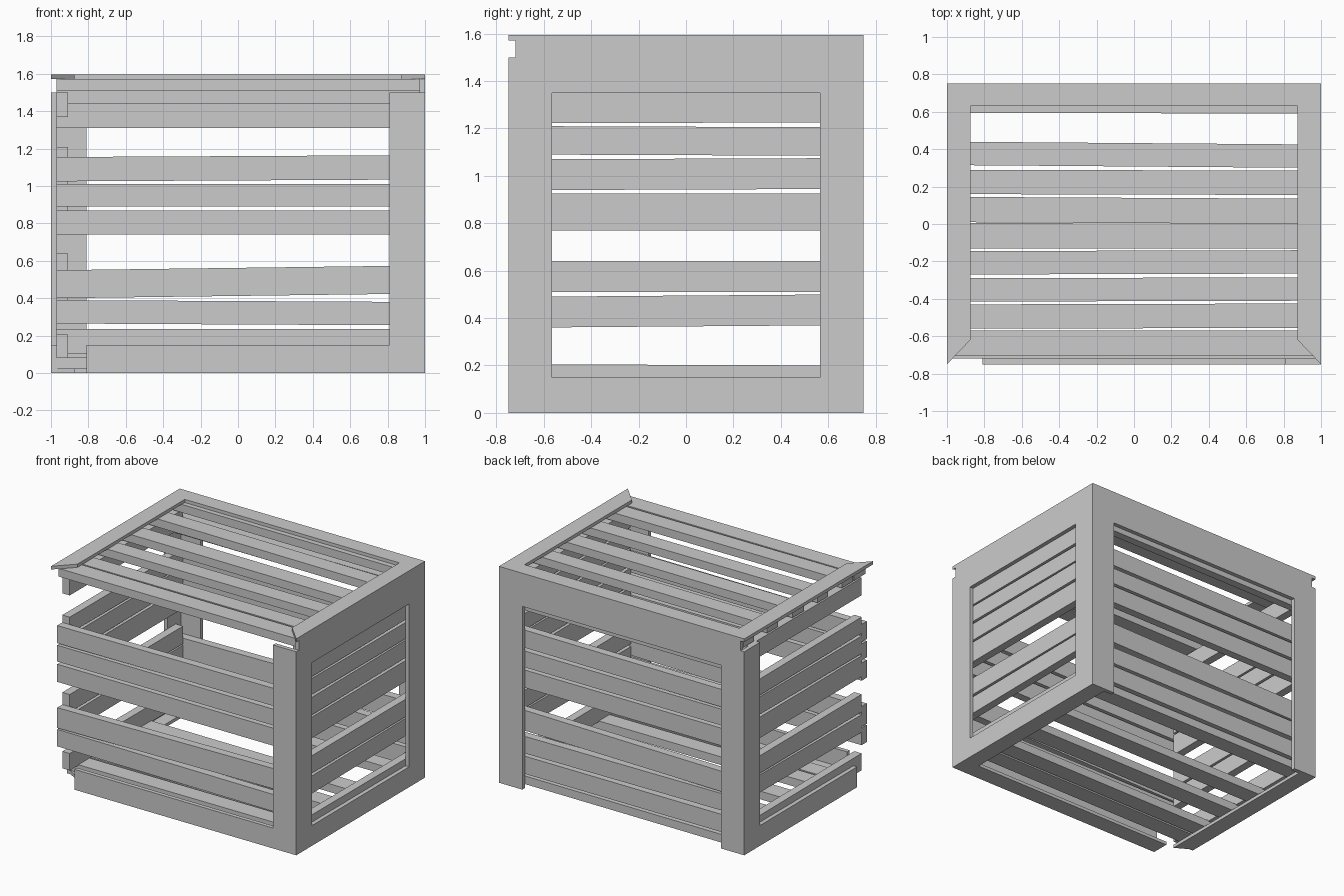
import bpy

if "Cube" in bpy.data.objects:
    bpy.data.objects.remove(bpy.data.objects["Cube"])

W, D, H = 1.0, 0.75, 1.595   # half width, half depth, height
T = 0.03                     # trim board thickness
TH = 0.024                   # lid and floor trim thickness
S = 0.06                     # slat thickness
IX, IY, TOP = W - T, D - T, H - TH


def prism(name, pts, axis, lo, hi):
    """Extrude a 2D outline along an axis (0=x: pts are y,z; 1=y: x,z; 2=z: x,y)."""
    verts = []
    for level in (lo, hi):
        for p in pts:
            v = list(p)
            v.insert(axis, level)
            verts.append(v)
    n = len(pts)
    faces = [tuple(range(n))[::-1], tuple(range(n, 2 * n))]
    faces += [(i, (i + 1) % n, (i + 1) % n + n, i + n) for i in range(n)]
    area = sum(pts[i][0] * pts[(i + 1) % n][1] - pts[(i + 1) % n][0] * pts[i][1] for i in range(n))
    if (area < 0) != (axis == 1):
        faces = [f[::-1] for f in faces]
    mesh = bpy.data.meshes.new(name)
    mesh.from_pydata(verts, [], faces)
    ob = bpy.data.objects.new(name, mesh)
    bpy.context.collection.objects.link(ob)
    return ob


def rect(a0, a1, b0, b1):
    return [(a0, b0), (a1, b0), (a1, b1), (a0, b1)]


def slats(name, rows, half, axis, lo, hi):
    """Rows are (bottom, top, rise): slats running along the first outline axis."""
    for i, (b, t, r) in enumerate(rows):
        pts = [(-half, b), (half, b + r), (half, t + r), (-half, t)]
        prism(f"{name}_{i + 1}", pts, axis, lo, hi)


# Front: right post and bottom rail
prism("front_right_post", rect(0.81, IX, 0, 1.50), 1, -D, -IY)
prism("front_bottom_rail", rect(-0.81, 0.81, 0, 0.15), 1, -D, -IY)

# Right side: complete frame
prism("right_front_post", rect(-D, -0.565, 0, 1.50), 0, IX, W)
prism("right_back_post", rect(0.565, D, 0, 1.50), 0, IX, W)
prism("right_bottom_rail", rect(-0.565, 0.565, 0, 0.15), 0, IX, W)
prism("right_top_rail", [(-0.565, 1.35), (0.565, 1.35), (0.565, 1.50), (D, 1.50), (D, TOP),
                         (-IY, TOP), (-IY, 1.50), (-0.565, 1.50)], 0, IX, W)

# Back: two posts and top rail
prism("back_right_post", rect(0.81, IX, 0, TOP), 1, IY, D)
prism("back_left_post", rect(-W, -0.81, 0, 1.50), 1, IY, D)
prism("back_top_rail", [(-0.81, 1.35), (0.81, 1.35), (0.81, TOP), (-IX, TOP),
                        (-IX, 1.50), (-0.81, 1.50)], 1, IY, D)

# Left side: back post and bottom rail
prism("left_back_post", rect(0.565, IY, 0, 1.50), 0, -W, -IX)
prism("left_bottom_rail", rect(-0.565, 0.565, 0, 0.15), 0, -W, -IX)

# Top frame, front board missing so the mitred ends show
for side, s in (("left", -1), ("right", 1)):
    prism(f"top_{side}_board", [(s * W, -D), (s * 0.875, -0.62), (s * 0.875, 0.63),
                                (s * W, D)], 2, TOP, H)
prism("top_back_board", [(-0.875, 0.63), (0.875, 0.63), (W, D), (-W, D)], 2, TOP, H)

# Bottom frame, back board missing
prism("bottom_front_board", rect(-0.81, IX, -IY, -0.62), 2, 0, TH)
prism("bottom_right_board", rect(0.875, IX, -0.62, IY), 2, 0, TH)
prism("bottom_left_board", [(-IX, -0.565), (-0.875, -0.62), (-0.875, IY), (-IX, IY)], 2, 0, TH)

# Wall slats
front = [(0.265, 0.39, -0.01), (0.40, 0.55, 0.025), (0.74, 0.87, 0),
         (0.89, 1.01, 0), (1.025, 1.155, 0.01)]
slats("front_slat", front, IX, 1, -IY, -IY + S)
slats("back_slat", [(0.105, 0.235, 0)] + front + [(1.31, 1.44, 0)], IX, 1, IY - S, IY)

side = [(0.08, 0.205, -0.005), (0.36, 0.49, 0.01), (0.51, 0.64, 0), (0.77, 0.925, 0),
        (0.94, 1.07, 0.005), (1.09, 1.21, -0.005)]
slats("right_slat", side + [(1.222, 1.352, 0.004), (1.37, 1.495, 0)], IY - S, 0, IX - S, IX)
slats("left_slat", side + [(1.37, 1.50, 0)], IY - S, 0, -IX, -IX + S)

# Lid and floor slats: alternating picks from one row layout
rows = [(-0.705, -0.57, 0), (-0.56, -0.43, 0.005), (-0.415, -0.29, 0.005), (-0.27, -0.145, 0.005),
        (-0.13, 0.005, 0), (0.01, 0.145, -0.01), (0.16, 0.29, -0.005), (0.315, 0.44, -0.015),
        (0.595, 0.715, -0.005)]
slats("lid_slat", [rows[i] for i in (0, 1, 3, 5, 7, 8)], IX, 2, TOP - S, TOP)
slats("floor_slat", [rows[i] for i in (1, 2, 4, 6, 8)], IX, 2, TH, TH + S)
